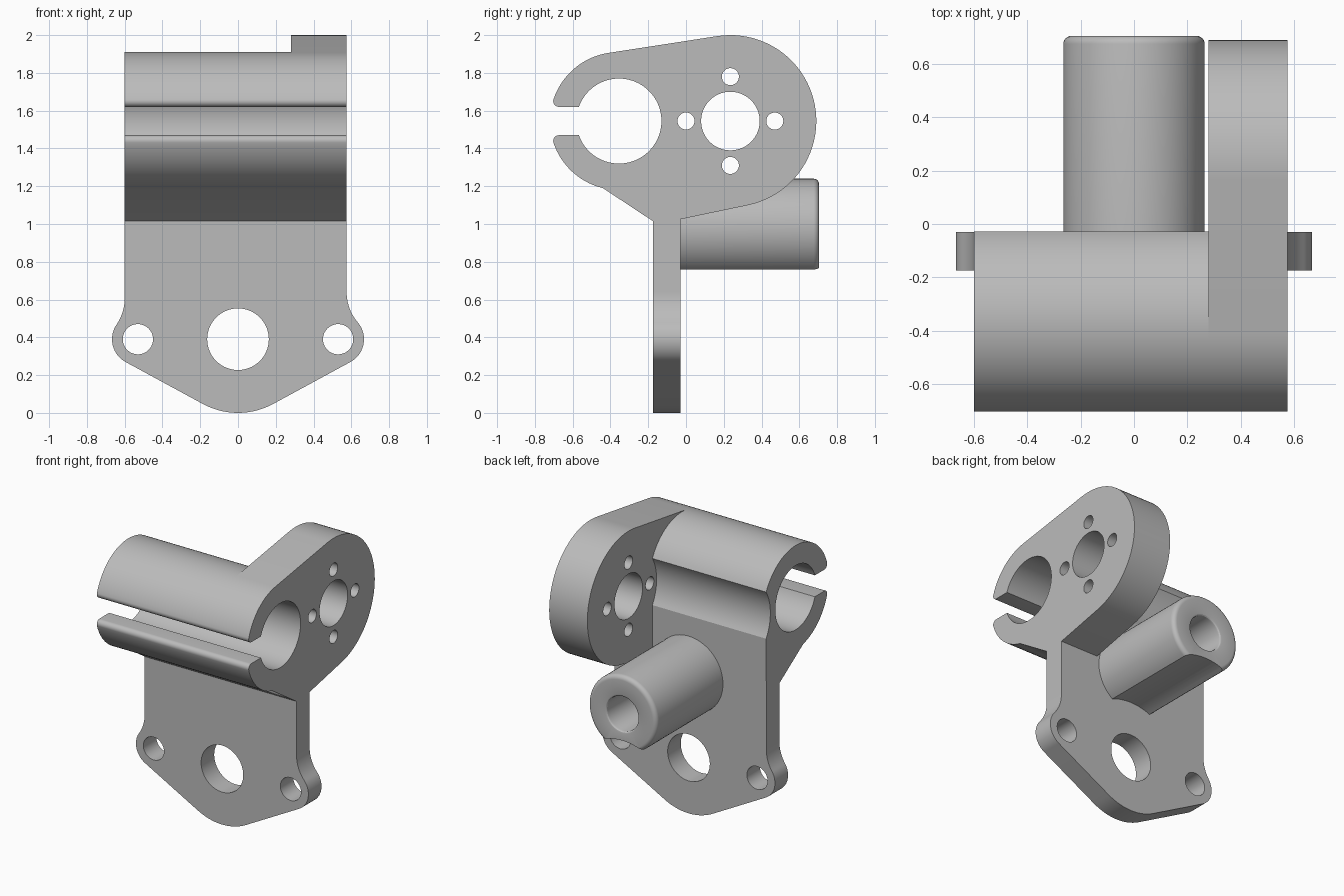
import bpy, bmesh
from math import sin, cos, radians, degrees, asin, atan2, sqrt
from mathutils import Vector

if "Cube" in bpy.data.objects:
    bpy.data.objects.remove(bpy.data.objects["Cube"])

# Single grey material
GREY = (0.5, 0.5, 0.5, 1)
grey = bpy.data.materials.new("machined_grey")
grey.use_nodes = True
grey.diffuse_color = GREY
grey.node_tree.nodes["Principled BSDF"].inputs["Base Color"].default_value = GREY


def arc(centre, r, a0, a1, step=4):
    """Points of an arc, angles in degrees."""
    n = max(2, round(abs(a1 - a0) / step))
    angles = [radians(a0 + (a1 - a0) * i / n) for i in range(n + 1)]
    return [(centre[0] + r * cos(a), centre[1] + r * sin(a)) for a in angles]


def make(name, bm):
    bmesh.ops.remove_doubles(bm, verts=bm.verts, dist=1e-5)
    bmesh.ops.recalc_face_normals(bm, faces=bm.faces)
    mesh = bpy.data.meshes.new(name)
    bm.to_mesh(mesh)
    bm.free()
    mesh.materials.append(grey)
    obj = bpy.data.objects.new(name, mesh)
    bpy.context.collection.objects.link(obj)
    return obj


def extrude(name, outline, axis, lo, hi):
    """Prism from an outline in (y, z) along x, or in (x, z) along y."""
    place = (lambda p: (lo, p[0], p[1])) if axis == "x" else (lambda p: (p[0], lo, p[1]))
    depth = Vector((hi - lo, 0, 0) if axis == "x" else (0, hi - lo, 0))
    bm = bmesh.new()
    face = bm.faces.new([bm.verts.new(place(p)) for p in outline])
    result = bmesh.ops.extrude_face_region(bm, geom=[face])
    moved = [g for g in result["geom"] if isinstance(g, bmesh.types.BMVert)]
    bmesh.ops.translate(bm, verts=moved, vec=depth)
    return make(name, bm)


def combine(obj, tool, operation):
    mod = obj.modifiers.new("combine", "BOOLEAN")
    mod.operation, mod.solver, mod.object = operation, "EXACT", tool
    bpy.ops.object.select_all(action="DESELECT")
    bpy.context.view_layer.objects.active = obj
    obj.select_set(True)
    bpy.ops.object.modifier_apply(modifier=mod.name)
    bpy.data.objects.remove(tool)


def drill(obj, centre, r, axis):
    combine(obj, extrude("drill", arc(centre, r, 0, 360)[:-1], axis, -2, 2), "DIFFERENCE")


# Main dimensions
X0, X1, XF = -0.6, 0.575, 0.28
FRONT, BACK = -0.175, -0.03
CLAMP, CLAMP_R, BORE_R = (-0.355, 1.545), 0.365, 0.225
HUB, HUB_R, RELIEF_R = (0.235, 1.545), 0.455, 0.31
SLOT, LIP = 0.075, 0.03

# Shared clamp outline: rounded upper lip and top, then lower half and bore
lip_y = -sqrt((CLAMP_R - LIP) ** 2 - (SLOT + LIP) ** 2)
lip_a = degrees(atan2(SLOT + LIP, lip_y))
bore_a = degrees(asin(SLOT / BORE_R))
tangent = 90 + degrees(asin((HUB_R - CLAMP_R) / (HUB[0] - CLAMP[0])))
upper = arc((CLAMP[0] + lip_y, CLAMP[1] + SLOT + LIP), LIP, 270, lip_a, 15)
upper += arc(CLAMP, CLAMP_R, lip_a, tangent)[1:]
lower = [(FRONT, 1.015)] + arc(CLAMP, CLAMP_R, 256.5, 360 - lip_a)
lower += arc((CLAMP[0] + lip_y, CLAMP[1] - SLOT - LIP), LIP, 360 - lip_a, 90, 15)[1:]
lower += arc(CLAMP, BORE_R, 180 + bore_a, 540 - bore_a)

# Clamp tube with a hollow relief behind it
meet = 0.163
relief_a = degrees(asin(meet / RELIEF_R))
clamp_outline = upper + arc(CLAMP, CLAMP_R, tangent, degrees(asin(meet / CLAMP_R)))[1:-1]
clamp_outline += arc(HUB, RELIEF_R, 180 - relief_a, 180 + relief_a)
clamp_outline += [(BACK, 1.015)] + lower
clamp = extrude("clamp_tube", clamp_outline, "x", X0, XF)

# Mounting flange with one big and four small holes
flange_outline = upper + arc(HUB, HUB_R, tangent, -77.6) + [(BACK, 1.025), (BACK, 1.015)] + lower
flange = extrude("mounting_flange", flange_outline, "x", XF, X1)
drill(flange, HUB, 0.155, "x")
for dy, dz in ((1, 0), (-1, 0), (0, 1), (0, -1)):
    drill(flange, (HUB[0] + 0.235 * dy, HUB[1] + 0.235 * dz), 0.045, "x")

# Base plate with two ears
HOLE_Z, EAR_X, EAR_R, FILLET, BASE_R = 0.39, 0.53, 0.137, 0.248, 0.39


def ear(side, wall):
    """Half outline from the bottom up to the straight wall, on +x."""
    dx = wall + FILLET - EAR_X
    dz = sqrt((FILLET + EAR_R) ** 2 - dx ** 2)
    a = degrees(atan2(dz, dx))
    slope = -90 + degrees(asin((BASE_R - EAR_R) / EAR_X))
    pts = arc((0, HOLE_Z), BASE_R, -90, slope)
    pts += arc((EAR_X, HOLE_Z), EAR_R, slope, a)
    pts += arc((wall + FILLET, HOLE_Z + dz), FILLET, 180 + a, 180)[1:]
    return [(side * x, z) for x, z in pts + [(wall, 1.1)]]


plate_outline = ear(1, X1) + ear(-1, -X0)[:0:-1]
body = extrude("bracket_body", plate_outline, "y", FRONT, BACK)
drill(body, (0, HOLE_Z), 0.163, "y")
for side in (1, -1):
    drill(body, (side * EAR_X, HOLE_Z), 0.08, "y")

# Rear boss: turned profile with a blind bore, scalloped underneath
BOSS_Z, BOSS_R, TIP, BOSS_BORE = 0.975, 0.265, 0.705, 0.12
profile = [(0, -0.1), (BOSS_R, -0.1)]
profile += arc((BOSS_R - 0.03, TIP - 0.03), 0.03, 0, 90, 15)
profile += arc((BOSS_BORE + 0.015, TIP - 0.015), 0.015, 90, 180, 30)
profile += [(BOSS_BORE, 0.15), (0, 0.15)]
bm = bmesh.new()
verts = [bm.verts.new((r, y, BOSS_Z)) for r, y in profile]
edges = [bm.edges.new(pair) for pair in zip(verts, verts[1:])]
bmesh.ops.spin(bm, geom=verts + edges, cent=(0, 0, BOSS_Z), axis=(0, 1, 0),
               angle=radians(360), steps=72)
boss = make("rear_boss", bm)
drill(boss, (0, HOLE_Z), 0.4, "y")

# Join everything into one solid part
for part in (clamp, flange, boss):
    combine(body, part, "UNION")
bpy.context.view_layer.objects.active = body
body.select_set(True)
bpy.ops.object.shade_smooth_by_angle(angle=radians(25))
